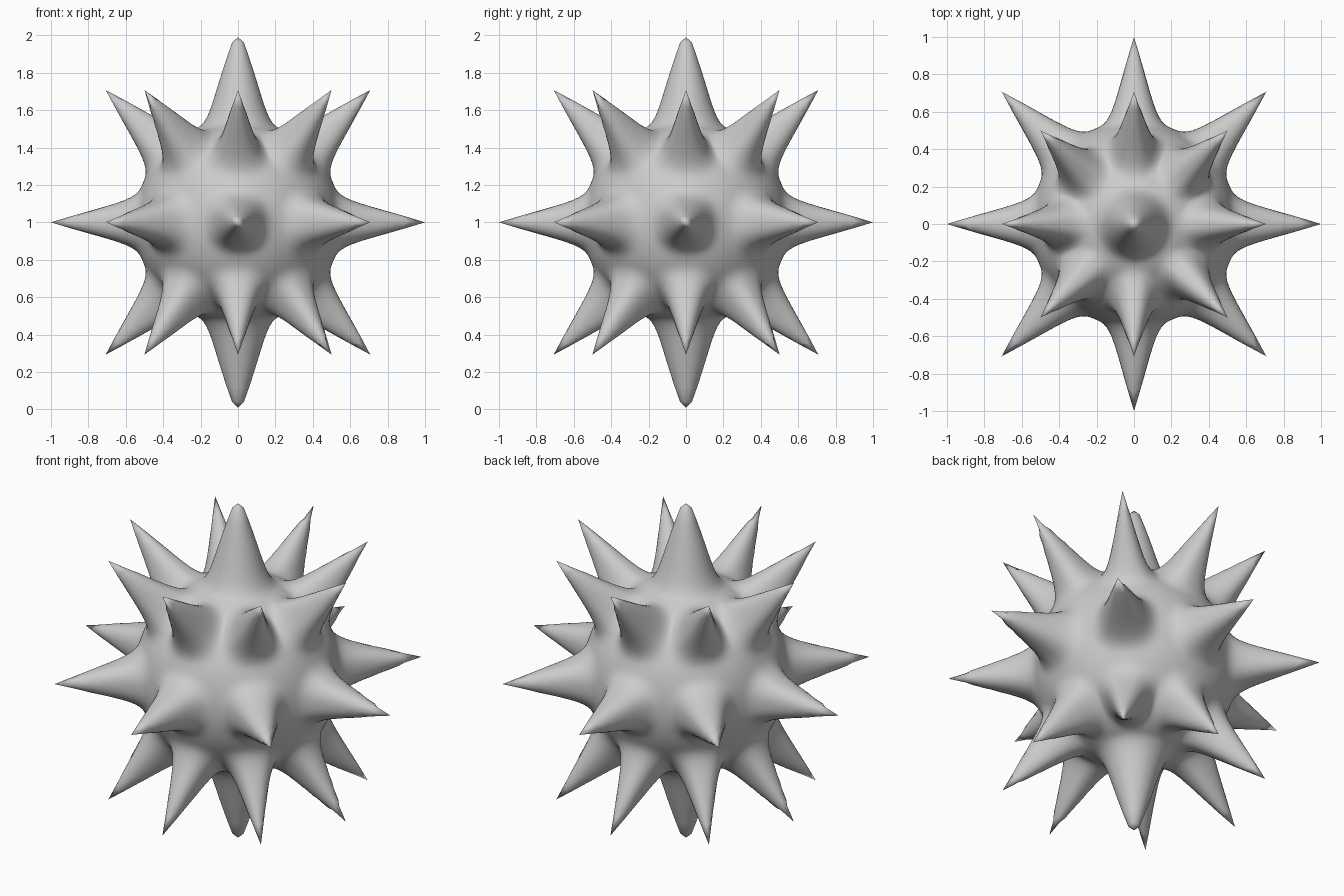
import bpy
import bmesh
from math import asin, atan2, cos, degrees, radians

cube = bpy.data.objects.get("Cube")
if cube:
    bpy.data.objects.remove(cube)

BODY = 0.55      # radius of the round body
STEP = 45        # angle between neighbouring spikes
REACH = STEP / 2


def nearest(angle):
    """Angle to the closest spike row or column."""
    return abs(angle - STEP * round(angle / STEP))


def spike(distance, power):
    """Height of a concave spike, from 1 at the tip to 0 at its foot."""
    return max(0, 1 - distance / REACH) ** power


def radius(direction):
    lat = degrees(asin(max(-1, min(1, direction.z))))
    lon = degrees(atan2(direction.y, direction.x))
    # Broad blunt spike at each pole
    if abs(lat) > 90 - REACH:
        away = 90 - abs(lat)
        return BODY + (0.99 - BODY) * spike(max(0, away - 1.2), 2.2)
    # Three rows of eight sharp spikes, slightly square at the foot
    row = STEP * round(lat / STEP)
    across = nearest(lon) * (cos(radians(row)) + 1) / 2
    away = (nearest(lat) ** 2.5 + across ** 2.5) ** 0.4
    return BODY + (1 - BODY) * spike(away, 2.8)


# Ball whose surface is pulled out into spikes
bm = bmesh.new()
bmesh.ops.create_uvsphere(bm, u_segments=192, v_segments=96, radius=1)
for v in bm.verts:
    direction = v.co.normalized()
    v.co = direction * radius(direction)
    v.co.z += 1
for f in bm.faces:
    f.smooth = True
mesh = bpy.data.meshes.new("spiked_ball")
bm.to_mesh(mesh)
bm.free()
ball = bpy.data.objects.new("spiked_ball", mesh)
bpy.context.collection.objects.link(ball)

# Plain grey
grey = bpy.data.materials.new("plain_grey")
grey.use_nodes = True
colour = (0.6, 0.6, 0.6, 1)
grey.diffuse_color = colour
grey.node_tree.nodes["Principled BSDF"].inputs["Base Color"].default_value = colour
mesh.materials.append(grey)
